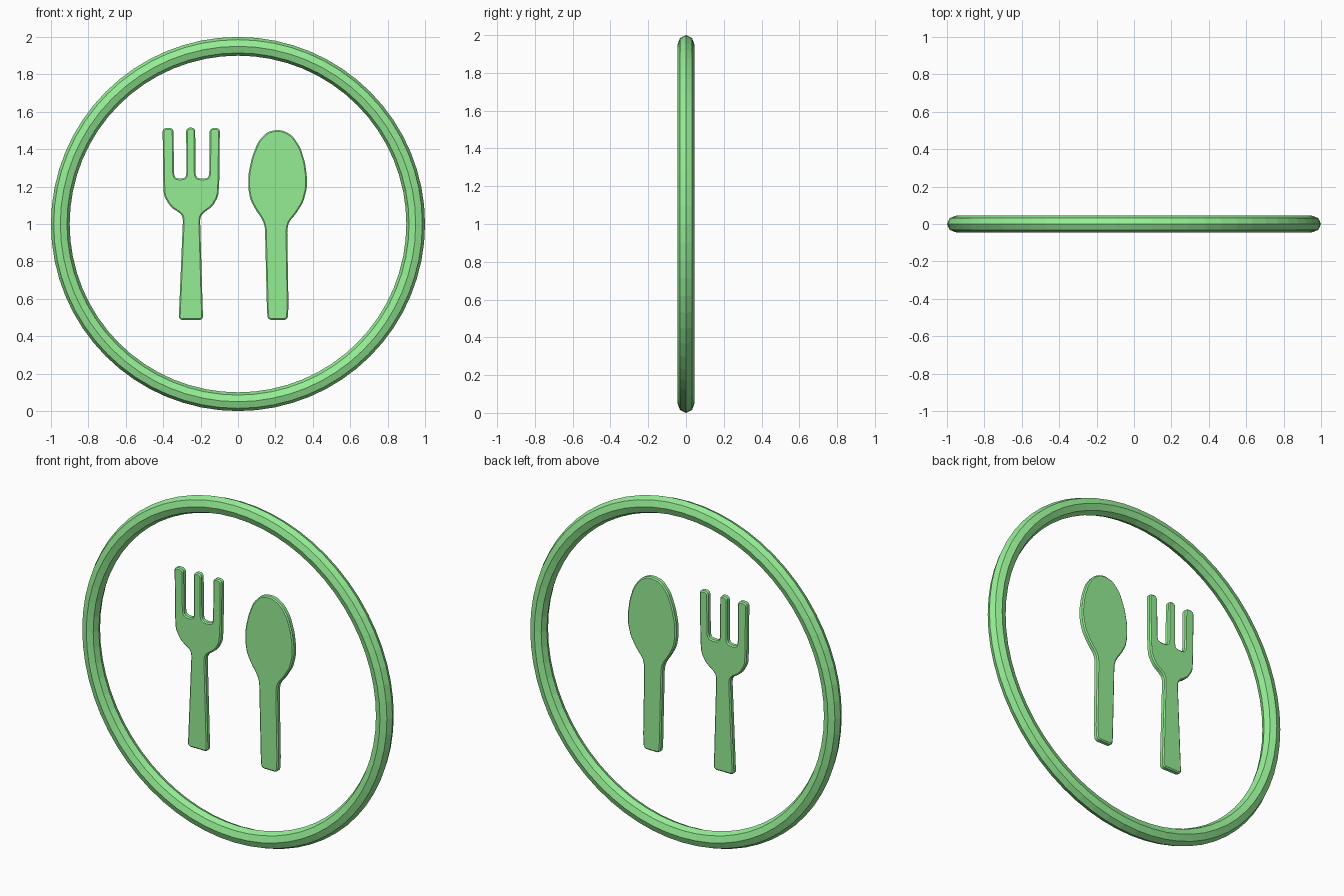
import bpy, bmesh, math
from mathutils import Vector

if "Cube" in bpy.data.objects:
    bpy.data.objects.remove(bpy.data.objects["Cube"])

green = bpy.data.materials.new("light_green")
green.diffuse_color = (0.30, 0.85, 0.30, 1)
green.use_nodes = True
green.node_tree.nodes["Principled BSDF"].inputs["Base Color"].default_value = green.diffuse_color


def soften(pts, limit):
    """Cut every corner of a closed outline by at most `limit`."""
    out = []
    for i, p in enumerate(pts):
        for q in (pts[i - 1], pts[(i + 1) % len(pts)]):
            d = q - p
            out.append(p + d.normalized() * min(limit, d.length * 0.25))
    return out


def cutlery(name, outline, half=0.010, rim=0.007, dome=0.006):
    """Flat plate from an x/z outline with chamfered front and back rims."""
    pts = [Vector(p) for p in outline]
    for limit in (0.012, 0.005):
        pts = soften(pts, limit)
    bm = bmesh.new()
    face = bm.faces.new([bm.verts.new((x, -half, z)) for x, z in pts])
    ext = bmesh.ops.extrude_face_region(bm, geom=[face], use_keep_orig=True)
    for v in ext["geom"]:
        if isinstance(v, bmesh.types.BMVert):
            v.co.y = half
    bmesh.ops.recalc_face_normals(bm, faces=bm.faces)
    caps = [f for f in bm.faces if len(f.verts) > 4]
    for cap in caps:
        bmesh.ops.inset_region(bm, faces=[cap], thickness=rim, depth=dome,
                               use_even_offset=True)
    me = bpy.data.meshes.new(name)
    bm.to_mesh(me)
    bm.free()
    me.materials.append(green)
    ob = bpy.data.objects.new(name, me)
    bpy.context.collection.objects.link(ob)
    return ob


# Round rim: eight-sided section, slightly flattened front to back
bpy.ops.mesh.primitive_torus_add(major_radius=0.95, minor_radius=0.05,
                                 major_segments=64, minor_segments=8,
                                 location=(0, 0, 1),
                                 rotation=(math.pi / 2, 0, 0))
ring = bpy.context.object
ring.name = "plate_ring"
ring.scale.z = 0.9
ring.data.materials.append(green)
bpy.ops.object.transform_apply(location=False, rotation=True, scale=True)

# Fork: flared handle, rounded shoulders, three tines
cutlery("fork", [
    (-.317, .487), (-.187, .487), (-.203, 1.035), (-.185, 1.06), (-.135, 1.095),
    (-.105, 1.15), (-.10, 1.23), (-.097, 1.513), (-.151, 1.513), (-.154, 1.26),
    (-.165, 1.243), (-.215, 1.243), (-.227, 1.26), (-.229, 1.515), (-.277, 1.515),
    (-.276, 1.26), (-.288, 1.243), (-.330, 1.243), (-.342, 1.26), (-.345, 1.513),
    (-.403, 1.513), (-.400, 1.23), (-.396, 1.15), (-.360, 1.09), (-.305, 1.055),
    (-.294, 1.03)])

# Spoon: oval bowl and straight handle
cutlery("spoon", [
    (.160, .487), (.265, .487), (.270, .56), (.263, .97), (.273, 1.012),
    (.310, 1.055), (.350, 1.12), (.368, 1.19), (.369, 1.25), (.358, 1.33),
    (.333, 1.41), (.293, 1.47), (.250, 1.497), (.210, 1.504), (.155, 1.492),
    (.107, 1.44), (.074, 1.355), (.056, 1.27), (.055, 1.19), (.066, 1.13),
    (.095, 1.075), (.130, 1.025), (.144, .985), (.155, .53)])
